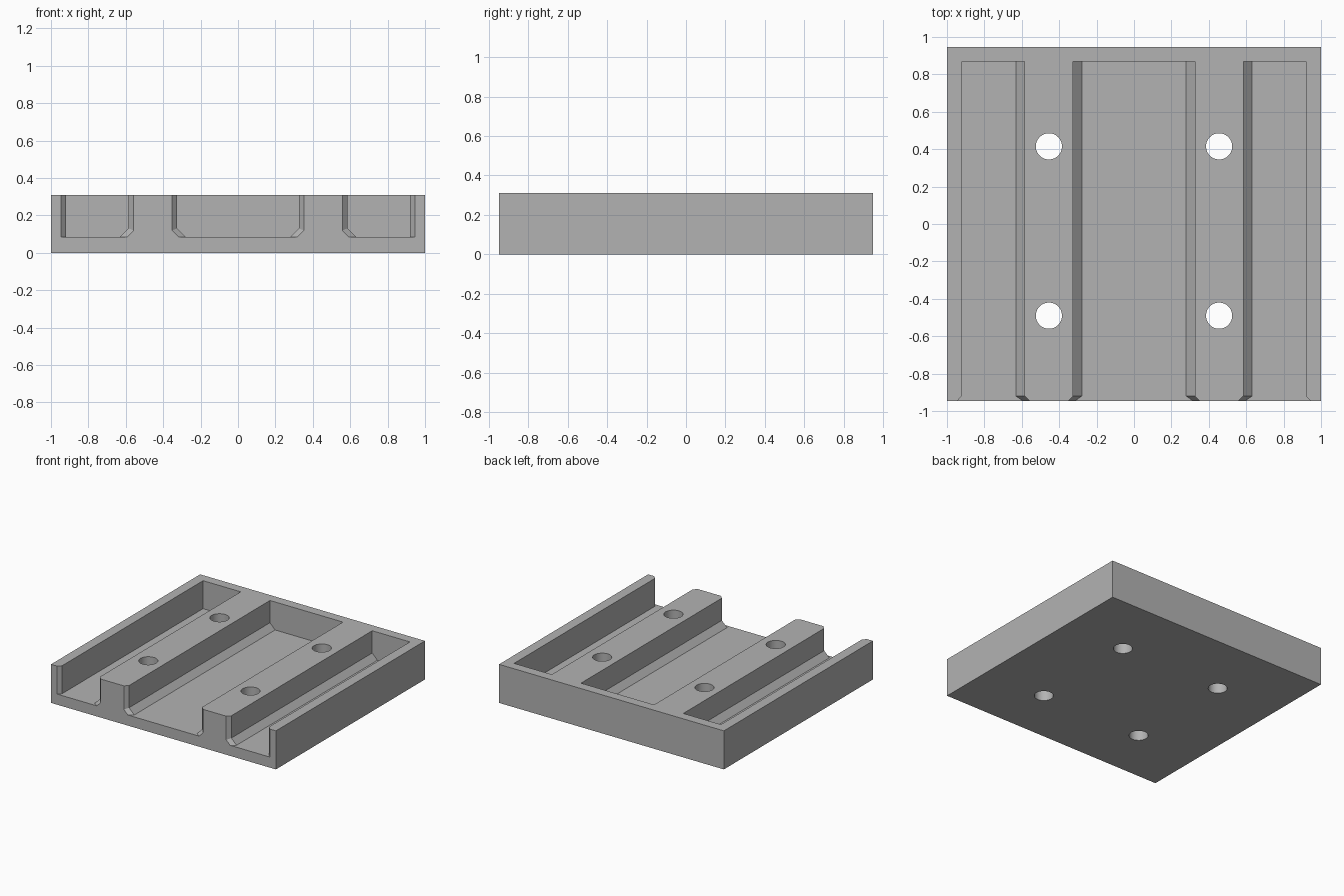
import bpy
import bmesh
import math

if "Cube" in bpy.data.objects:
    bpy.data.objects.remove(bpy.data.objects["Cube"], do_unlink=True)

HALF_X, HALF_Y, HEIGHT = 1.0, 0.947, 0.31
FLOOR, BACK, FLARE = 0.085, 0.87, 0.027
FILLET = 0.046

grey = bpy.data.materials.new("plain grey")
grey.use_nodes = True
colour = (0.45, 0.45, 0.45, 1)
grey.diffuse_color = colour
grey.node_tree.nodes["Principled BSDF"].inputs["Base Color"].default_value = colour


def make_object(name, bm):
    bmesh.ops.recalc_face_normals(bm, faces=bm.faces)
    mesh = bpy.data.meshes.new(name)
    bm.to_mesh(mesh)
    bm.free()
    mesh.materials.append(grey)
    obj = bpy.data.objects.new(name, mesh)
    bpy.context.collection.objects.link(obj)
    return obj


def half_profile(wall, side, filleted, out):
    """Points from floor to top on one side, pushed outward by out."""
    x = wall + side * out
    if not filleted:
        return [(x, FLOOR), (x, HEIGHT * 1.3)]
    toe = wall - side * FILLET + side * out * math.sqrt(2)
    rise = FLOOR + abs(x - toe)
    return [(toe, FLOOR), (x, rise), (x, HEIGHT * 1.3)]


def channel_cutter(name, left, right, left_fillet, right_fillet):
    """Channel open at the front, with its mouth flared outward."""
    bm = bmesh.new()
    rings = []
    for y, out in ((-HALF_Y - FLARE, FLARE * 2), (-HALF_Y + FLARE, 0), (BACK, 0)):
        points = half_profile(left, -1, left_fillet, out)[::-1]
        points += half_profile(right, 1, right_fillet, out)
        rings.append([bm.verts.new((x, y, z)) for x, z in points])
    for a, b in zip(rings, rings[1:]):
        for i in range(len(a)):
            j = (i + 1) % len(a)
            bm.faces.new((a[i], a[j], b[j], b[i]))
    bm.faces.new(rings[0])
    bm.faces.new(rings[-1])
    return make_object(name, bm)


def hole_cutter(name, x, y):
    bm = bmesh.new()
    bmesh.ops.create_cone(bm, cap_ends=True, segments=48, radius1=0.07, radius2=0.07, depth=1)
    bmesh.ops.translate(bm, verts=bm.verts, vec=(x, y, 0))
    return make_object(name, bm)


# Solid block
bm = bmesh.new()
bmesh.ops.create_cube(bm, size=1)
bmesh.ops.scale(bm, verts=bm.verts, vec=(2 * HALF_X, 2 * HALF_Y, HEIGHT))
bmesh.ops.translate(bm, verts=bm.verts, vec=(0, 0, HEIGHT / 2))
tray = make_object("channel_tray", bm)

# Three channels and four screw holes
cutters = [
    channel_cutter("middle_channel_cutter", -0.325, 0.325, True, True),
    channel_cutter("left_channel_cutter", 0.585, 0.92, True, False),
    channel_cutter("right_channel_cutter", -0.92, -0.585, False, True),
]
for side, x in (("left", 0.455), ("right", -0.455)):
    for end, y in (("front", -0.49), ("back", 0.415)):
        cutters.append(hole_cutter(f"{side}_{end}_hole_cutter", x, y))

for cutter in cutters:
    cutter.hide_render = True
    cut = tray.modifiers.new(cutter.name, "BOOLEAN")
    cut.operation = "DIFFERENCE"
    cut.solver = "EXACT"
    cut.object = cutter

# Apply the cuts, then discard the cutters
bpy.context.view_layer.objects.active = tray
tray.select_set(True)
for modifier in list(tray.modifiers):
    bpy.ops.object.modifier_apply(modifier=modifier.name)
for cutter in cutters:
    bpy.data.objects.remove(cutter, do_unlink=True)

# Smooth hole walls with crisp edges elsewhere
bpy.ops.object.select_all(action="DESELECT")
tray.select_set(True)
bpy.ops.object.shade_smooth_by_angle(angle=math.radians(20))
